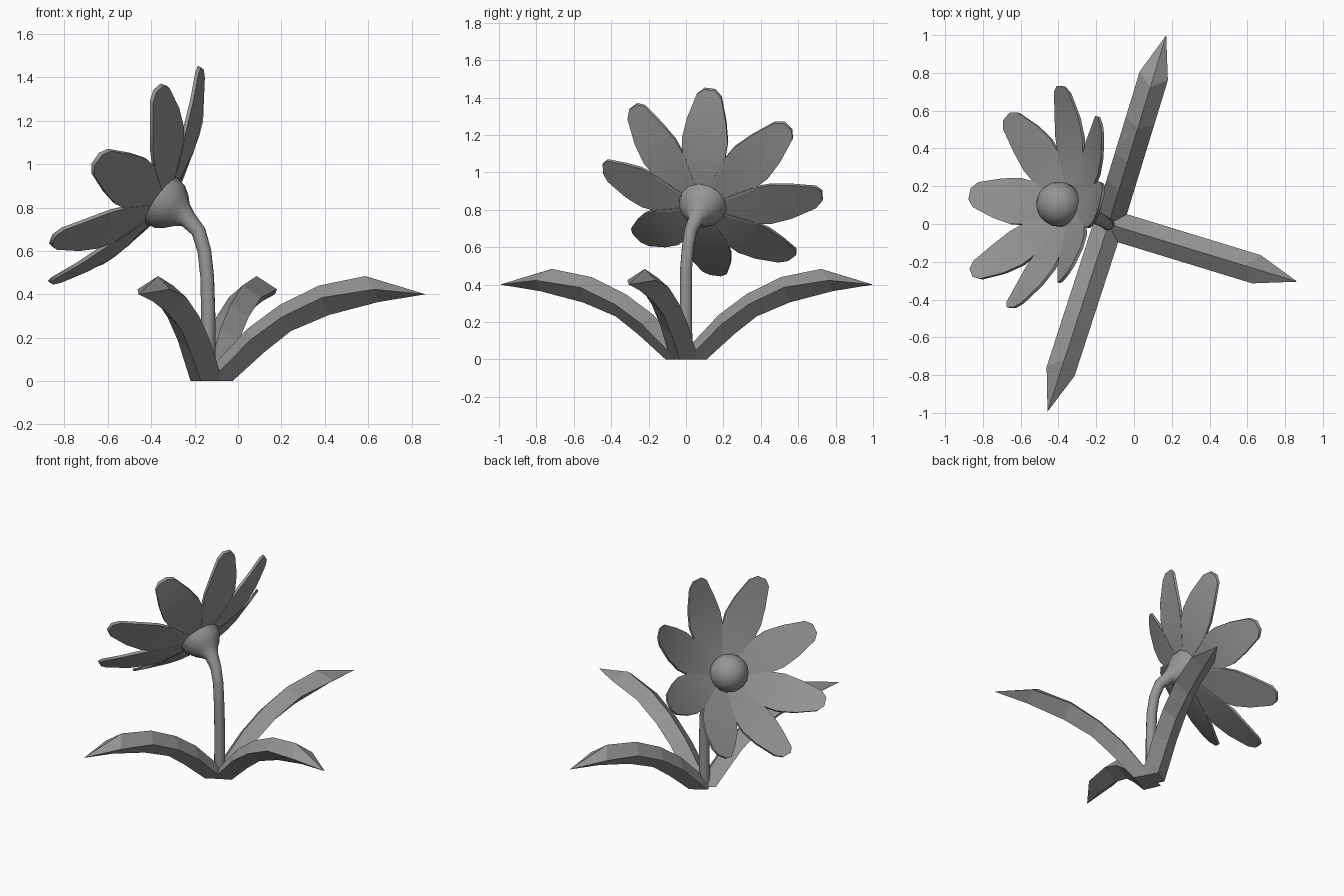
import bpy, bmesh
from math import sin, cos, radians, tau
from mathutils import Vector

old = bpy.data.objects.get("Cube")
if old:
    bpy.data.objects.remove(old, do_unlink=True)

grey = bpy.data.materials.new("plain grey")
grey.use_nodes = True
GREY = (0.3, 0.3, 0.3, 1)
grey.diffuse_color = GREY
grey.node_tree.nodes["Principled BSDF"].inputs["Base Color"].default_value = GREY


def finish(obj, smooth):
    obj.data.materials.clear()
    obj.data.materials.append(grey)
    if smooth:
        bpy.ops.object.select_all(action='DESELECT')
        obj.select_set(True)
        bpy.context.view_layer.objects.active = obj
        bpy.ops.object.shade_smooth_by_angle(angle=radians(50))


def loft(name, rings, smooth=False, tip=None):
    """Skin a list of equal rings, capped at the start and at the end or tip."""
    bm = bmesh.new()
    rows = [[bm.verts.new(p) for p in ring] for ring in rings]
    n = len(rows[0])
    for a, b in zip(rows, rows[1:]):
        for i in range(n):
            j = (i + 1) % n
            bm.faces.new((a[i], a[j], b[j], b[i]))
    bm.faces.new(rows[0])
    if tip is None:
        bm.faces.new(rows[-1])
    else:
        end = bm.verts.new(tip)
        for i in range(n):
            bm.faces.new((rows[-1][i], rows[-1][(i + 1) % n], end))
    bmesh.ops.recalc_face_normals(bm, faces=bm.faces)
    mesh = bpy.data.meshes.new(name)
    bm.to_mesh(mesh)
    bm.free()
    obj = bpy.data.objects.new(name, mesh)
    bpy.context.collection.objects.link(obj)
    finish(obj, smooth)
    return obj


# Leaves: arching blades with a diamond section (ridge, side, keel as reach/height)
ROOT = Vector((-0.135, 0, 0))
UP = Vector((0, 0, 1))
SECTIONS = [
    ((-0.05, 0), (0.03, 0), (0.115, 0)),
    ((0.185, 0.24), (0.225, 0.19), (0.27, 0.135)),
    ((0.34, 0.35), (0.375, 0.295), (0.395, 0.23)),
    ((0.53, 0.44), (0.57, 0.385), (0.58, 0.305)),
    ((0.755, 0.484), (0.82, 0.423), (0.82, 0.365)),
]


def leaf(name, heading):
    out = Vector((cos(radians(heading)), sin(radians(heading)), 0))
    side = UP.cross(out) * 0.078

    def at(p):
        return ROOT + out * p[0] + UP * p[1]

    rings = [(at(r), at(s) + side, at(k), at(s) - side) for r, s, k in SECTIONS]
    loft(name, rings, tip=at((1.045, 0.4)))


leaf("left_leaf", -17)
leaf("back_leaf", 73)
leaf("front_leaf", 252)

# Flower frame: facing direction and the two axes of its disc
FACING = Vector((-0.79, 0.25, 0.56)).normalized()
RISE = (UP - FACING * UP.dot(FACING)).normalized()
ACROSS = FACING.cross(RISE)
HEART = Vector((-0.35, 0.09, 0.83))

# Stem flaring into the cup behind the petals
path = [((-0.137, 0, 0), 0.034), ((-0.137, 0, 0.3), 0.033), ((-0.142, 0, 0.48), 0.032),
        ((-0.155, 0.01, 0.6), 0.032), ((-0.182, 0.025, 0.69), 0.034)]
path = [(Vector(p), r) for p, r in path]
path += [(HEART - FACING * d, r) for d, r in
         ((0.15, 0.042), (0.11, 0.066), (0.08, 0.095), (0.04, 0.122), (0, 0.13))]
rings = []
for i, (p, r) in enumerate(path):
    ahead = path[min(i + 1, len(path) - 1)][0]
    behind = path[max(i - 1, 0)][0]
    along = (ahead - behind).normalized()
    v = UP.cross(FACING).normalized()
    v = (v - along * v.dot(along)).normalized()
    u = v.cross(along)
    rings.append([p + (u * cos(tau * k / 14) + v * sin(tau * k / 14)) * r for k in range(14)])
loft("stem", rings, smooth=True)

# Round flower centre
bpy.ops.mesh.primitive_uv_sphere_add(segments=16, ring_count=10, radius=0.12,
                                     location=HEART + FACING * 0.06)
centre = bpy.context.object
centre.name = "flower_centre"
centre.rotation_euler = FACING.to_track_quat('Z', 'Y').to_euler()
finish(centre, True)

# Petals: radius, forward bend, half width
PETAL = [(0.08, 0.0, 0.04), (0.16, 0.018, 0.075), (0.26, 0.047, 0.115),
         (0.36, 0.085, 0.126), (0.46, 0.13, 0.108), (0.575, 0.195, 0.068),
         (0.605, 0.212, 0.03)]
for n in range(8):
    a = radians(8.5 + 45 * n)
    out = RISE * cos(a) + ACROSS * sin(a)
    side = FACING.cross(out)
    rings = []
    for r, f, w in PETAL:
        p = HEART + out * r + FACING * f
        t = FACING * 0.009
        rings.append((p + side * w + t, p - side * w + t, p - side * w - t, p + side * w - t))
    loft(f"petal_{n + 1}", rings, smooth=True)
